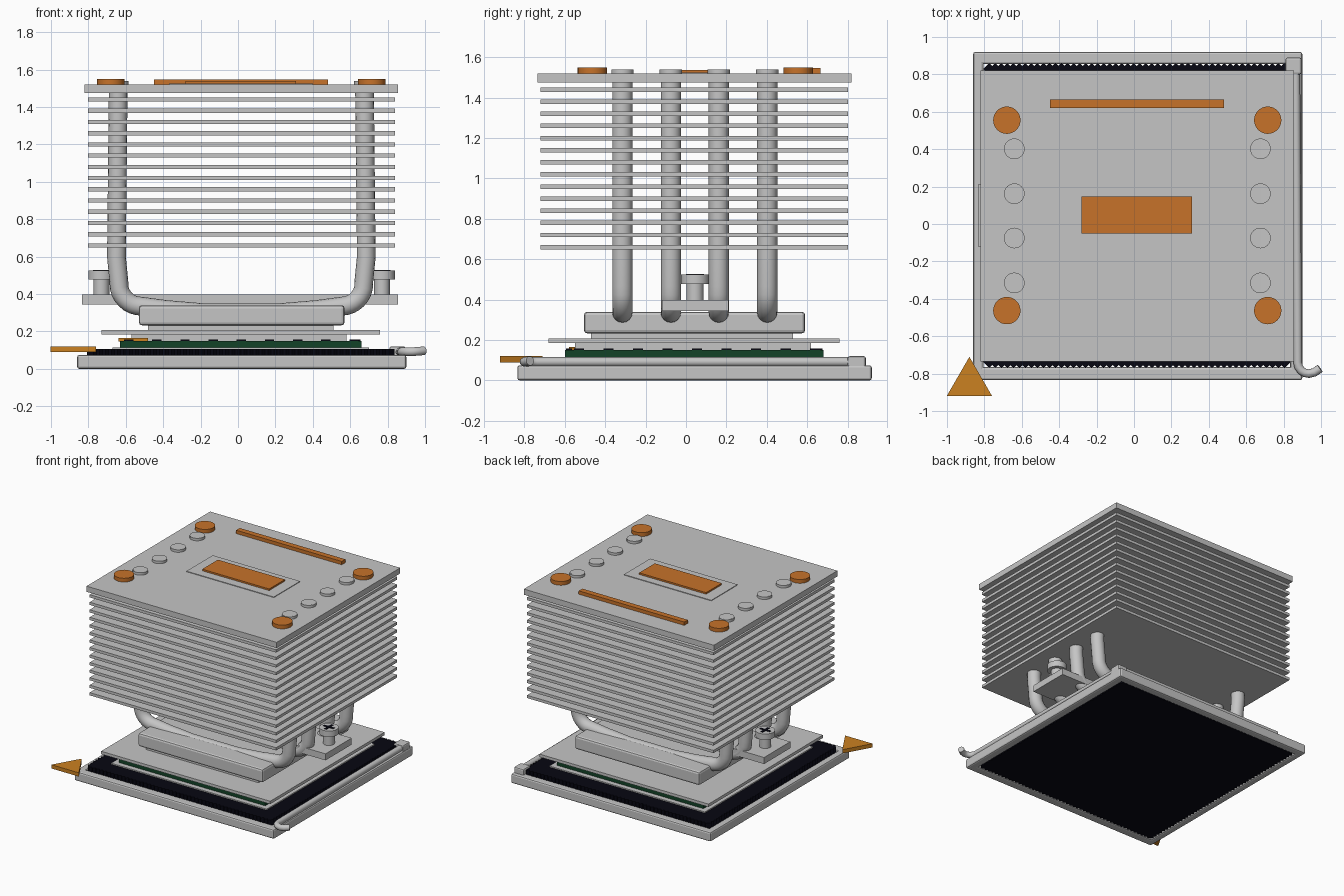
import bpy, math
from math import pi, sin, cos

cube = bpy.data.objects.get("Cube")
if cube:
    bpy.data.objects.remove(cube, do_unlink=True)


def material(name, rgb):
    m = bpy.data.materials.new(name)
    m.use_nodes = True
    m.diffuse_color = (*rgb, 1)
    bsdf = next(n for n in m.node_tree.nodes if n.type == 'BSDF_PRINCIPLED')
    bsdf.inputs["Base Color"].default_value = (*rgb, 1)
    return m


METAL = material("light_metal", (.56, .56, .56))
COPPER = material("copper_orange", (.57, .17, .023))
GOLD = material("marker_gold", (.6, .22, .015))
GREEN = material("board_green", (.006, .055, .02))
DARK = material("contact_navy", (.002, .002, .006))


def smooth(ob):
    bpy.ops.object.select_all(action='DESELECT')
    ob.select_set(True)
    bpy.context.view_layer.objects.active = ob
    bpy.ops.object.shade_smooth_by_angle(angle=math.radians(40))


def box(name, x, y, z, mat, bevel=0):
    """Box given by its low and high limits on each axis."""
    bpy.ops.mesh.primitive_cube_add(size=1, location=[sum(r) / 2 for r in (x, y, z)])
    ob = bpy.context.object
    ob.name = name
    ob.scale = [r[1] - r[0] for r in (x, y, z)]
    bpy.ops.object.transform_apply(location=False, rotation=False, scale=True)
    ob.data.materials.append(mat)
    if bevel:
        mod = ob.modifiers.new("edge", 'BEVEL')
        mod.width, mod.segments = bevel, 2
    return ob


def disc(name, x, y, z, r, mat, sides=32, turn=0):
    bpy.ops.mesh.primitive_cylinder_add(vertices=sides, radius=r, depth=z[1] - z[0],
                                        location=(x, y, sum(z) / 2), rotation=(0, 0, turn))
    ob = bpy.context.object
    ob.name = name
    ob.data.materials.append(mat)
    if sides > 8:
        smooth(ob)
    return ob


def tube(name, points, r, mat):
    """Round capped rod along a path, turned into a mesh."""
    cu = bpy.data.curves.new(name, 'CURVE')
    cu.dimensions = '3D'
    cu.bevel_depth, cu.bevel_resolution, cu.use_fill_caps = r, 6, True
    sp = cu.splines.new('POLY')
    sp.points.add(len(points) - 1)
    for p, co in zip(sp.points, points):
        p.co = (*co, 1)
    ob = bpy.data.objects.new(name, cu)
    bpy.context.collection.objects.link(ob)
    bpy.ops.object.select_all(action='DESELECT')
    ob.select_set(True)
    bpy.context.view_layer.objects.active = ob
    bpy.ops.object.convert(target='MESH')
    ob = bpy.context.object
    ob.data.materials.append(mat)
    smooth(ob)


# Socket frame
box("frame_front", (-.86, .90), (-.835, -.765), (0, .075), METAL, .012)
box("frame_back", (-.86, .90), (.855, .92), (0, .075), METAL, .012)
box("frame_left", (-.86, -.805), (-.80, .88), (0, .075), METAL, .012)
box("frame_right", (.835, .90), (-.80, .88), (0, .075), METAL, .012)
box("lever_hinge", (.81, .895), (.80, .89), (.03, .12), METAL, .01)

# Dark contact field with a serrated rim
x0, x1, y0, y1, step, tooth = -.79, .82, -.755, .845, .0322, .016
corners = [(x0, y0), (x1, y0), (x1, y1), (x0, y1)]
rim = []
for i, (ax, ay) in enumerate(corners):
    bx, by = corners[(i + 1) % 4]
    length = math.hypot(bx - ax, by - ay)
    ux, uy = (bx - ax) / length, (by - ay) / length
    n = int(length / step)
    for k in range(n):
        rim.append((ax + ux * length * k / n, ay + uy * length * k / n))
        t, d = length * (k + .5) / n, tooth
        rim.append((ax + ux * t + uy * d, ay + uy * t - ux * d))
count = len(rim)
verts = [(x, y, z) for z in (.006, .105) for x, y in rim]
faces = [list(range(count))[::-1], list(range(count, 2 * count))]
faces += [[i, (i + 1) % count, (i + 1) % count + count, i + count] for i in range(count)]
mesh = bpy.data.meshes.new("contact_field")
mesh.from_pydata(verts, [], faces)
mesh.materials.append(DARK)
bpy.context.collection.objects.link(bpy.data.objects.new("contact_field", mesh))

# Locking lever
lever = [(.865, .83, .092), (.875, -.74, .092)]
lever += [(.935 - .06 * cos(a), -.74 - .06 * sin(a), .092) for a in (.4, .8, 1.2, pi / 2)]
lever += [(.965, -.793, .094), (.995, -.772, .097)]
tube("lever", lever, .023, METAL)

# Processor: carrier, board, lid
box("carrier", (-.67, .70), (-.64, .72), (.104, .114), METAL)
box("board", (-.63, .66), (-.60, .68), (.114, .15), GREEN)
for i in range(9):
    f = i / 8
    for side in (0, 1):
        x, y = -.585 + 1.205 * f, (-.58, .66)[side]
        box("board_chip", (x - .025, x + .025), (y - .015, y + .015), (.148, .158), DARK)
        x, y = (-.61, .64)[side], -.53 + 1.17 * f
        box("board_chip", (x - .015, x + .015), (y - .025, y + .025), (.148, .158), DARK)
box("lid_lower", (-.57, .58), (-.55, .62), (.148, .187), METAL)
box("lid_flange", (-.73, .76), (-.68, .76), (.185, .208), METAL)
box("lid_top", (-.48, .51), (-.47, .53), (.206, .238), METAL)

# Corner markers
disc("corner_marker", -.88, -.85, (.09, .12), .14, GOLD, 3, 0)
disc("board_marker", -.56, -.535, (.146, .166), .09, GOLD, 3, 0)

# Cold plate, mounting bar and screws
box("cold_plate", (-.53, .57), (-.505, .59), (.233, .34), METAL, .016)
box("mounting_bar", (-.835, .855), (-.12, .21), (.345, .397), METAL)
for x in (-.73, .77):
    disc("screw_shaft", x, .045, (.39, .49), .042, METAL)
    disc("screw_head", x, .045, (.478, .525), .07, METAL)
    box("screw_slot", (x - .045, x + .045), (.035, .055), (.522, .528), DARK)
    box("screw_slot", (x - .01, x + .01), (0, .09), (.522, .528), DARK)

# Heat pipes: each is one bent rod, dipping into the cold plate
half = [(.658, 1.54), (.668, .6), (.655, .47)]
half += [(.535 + .12 * cos(a), .455 - .12 * sin(a)) for a in [pi / 2 * k / 8 for k in range(1, 9)]]
half += [(.4, .317), (.2, .3)]
path = [(-x, z) for x, z in half] + [(x, z) for x, z in reversed(half)]
for y in (-.315, -.075, .162, .402):
    tube("heat_pipe", [(x + .018, y, z) for x, z in path], .05, METAL)
    for x in (-.64, .676):
        disc("pipe_cap", x, y, (1.515, 1.54), .055, METAL)

# Fin stack and top plate
for i in range(14):
    z = .66 + .06 * i
    box("fin", (-.803, .84), (-.72, .802), (z - .011, z + .011), METAL)
box("top_plate", (-.82, .855), (-.735, .82), (1.475, 1.52), METAL)

# Top trim
for x in (-.68, .715):
    for y in (-.463, .555):
        disc("top_button", x, y, (1.52, 1.55), .073, COPPER)
box("badge_base", (-.37, .40), (-.12, .21), (1.518, 1.525), METAL)
box("badge_plate", (-.28, .31), (-.05, .147), (1.522, 1.538), COPPER)
box("accent_bar", (-.45, .48), (.62, .665), (1.518, 1.547), COPPER)
